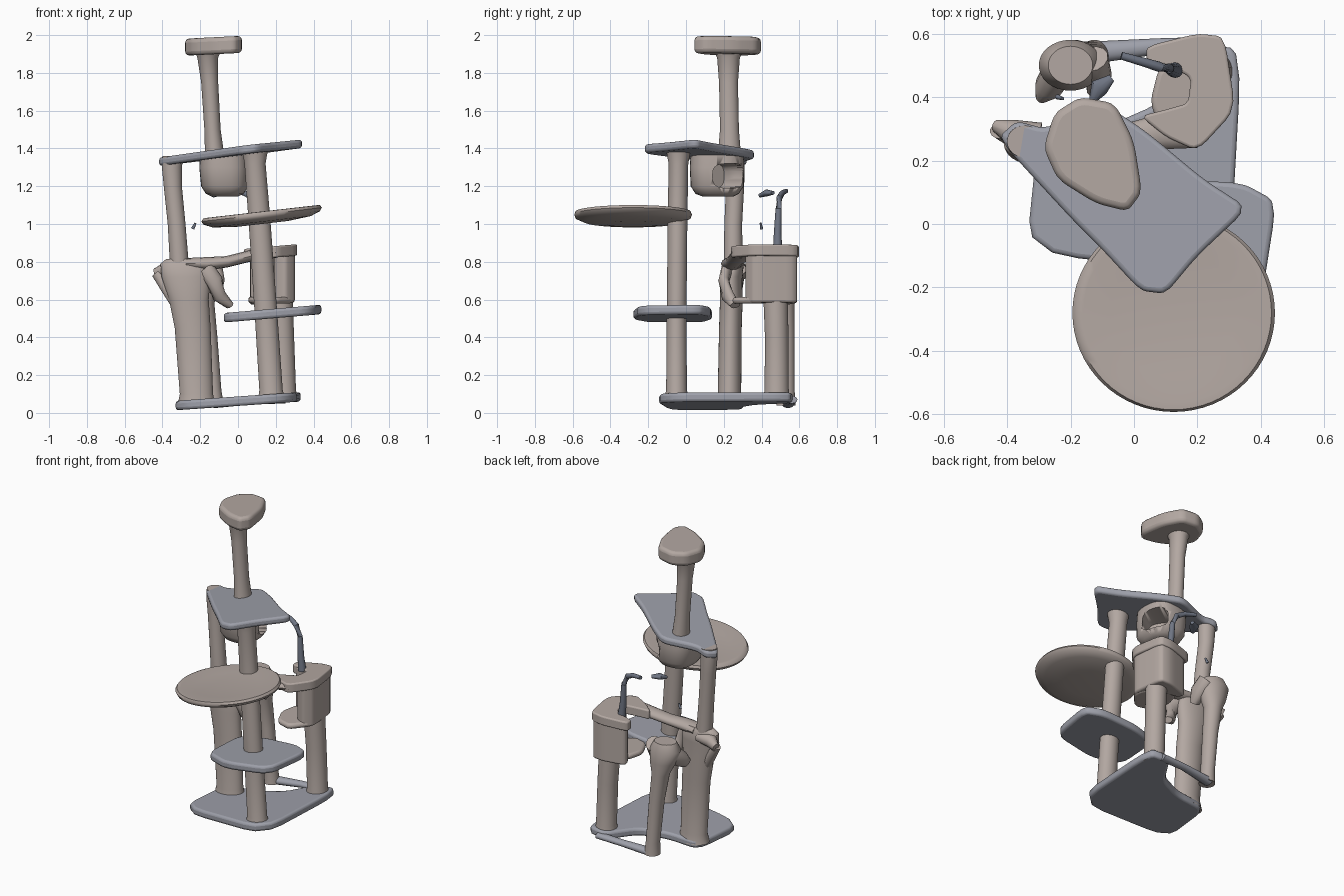
import bpy, bmesh, math
from mathutils import Vector


def material(name, rgb):
    m = bpy.data.materials.new(name)
    m.diffuse_color = (*rgb, 1)
    return m


BEIGE = material("beige_plush", (0.45, 0.39, 0.36))
BLUE = material("blue_grey_plush", (0.34, 0.35, 0.40))
DARK = material("dark_cord", (0.16, 0.18, 0.23))


def finish(name, bm, mat, bevel=0):
    bmesh.ops.recalc_face_normals(bm, faces=bm.faces)
    me = bpy.data.meshes.new(name)
    bm.to_mesh(me)
    bm.free()
    ob = bpy.data.objects.new(name, me)
    bpy.context.collection.objects.link(ob)
    me.materials.append(mat)
    if bevel:
        b = ob.modifiers.new("soft_edge", "BEVEL")
        b.width, b.segments, b.limit_method = bevel, 3, 'ANGLE'
        b.angle_limit = math.radians(50)
    bpy.ops.object.select_all(action='DESELECT')
    bpy.context.view_layer.objects.active = ob
    ob.select_set(True)
    bpy.ops.object.shade_smooth_by_angle(angle=math.radians(50))
    return ob


def loft(bm, rings):
    loops = [[bm.verts.new(p) for p in ring] for ring in rings]
    n = len(loops[0])
    for a, b in zip(loops, loops[1:]):
        for i in range(n):
            bm.faces.new((a[i], a[(i + 1) % n], b[(i + 1) % n], b[i]))
    bm.faces.new(loops[0][::-1])
    bm.faces.new(loops[-1])


def slab(name, outline, z, thick, slope=(0, 0), mat=BLUE, bevel=0.015, rounds=2):
    """Flat tilted board with its outline corners cut round."""
    pts = [Vector(p) for p in outline]
    for _ in range(rounds):
        nxt = pts[1:] + pts[:1]
        pts = [q for a, b in zip(pts, nxt) for q in (a.lerp(b, .15), a.lerp(b, .85))]
    bm = bmesh.new()
    loft(bm, [[(p.x, p.y, z + slope[0] * p.x + slope[1] * p.y + s * thick / 2) for p in pts]
              for s in (-1, 1)])
    return finish(name, bm, mat, bevel)


def column(name, sections, mat=BEIGE, power=1.0, n=32, tilt=0):
    """Stack of oval sections (x, y, z, rx, ry)."""
    bm = bmesh.new()

    def s(v):
        return math.copysign(abs(v) ** power, v)
    rings = []
    for x, y, z, rx, ry in sections:
        ring = []
        for i in range(n):
            a = 2 * math.pi * i / n
            dx = rx * s(math.cos(a))
            ring.append((x + dx, y + ry * s(math.sin(a)), z + tilt * dx))
        rings.append(ring)
    loft(bm, rings)
    return finish(name, bm, mat)


def strand(name, path, mat=BEIGE, n=12):
    """Bent oval bar along a path of (x, y, z, width, height)."""
    bm = bmesh.new()
    P = [Vector(p[:3]) for p in path]
    rings = []
    for i, p in enumerate(P):
        d = (P[min(i + 1, len(P) - 1)] - P[max(i - 1, 0)]).normalized()
        up = Vector((0, 0, 1)) if abs(d.z) < .9 else Vector((0, 1, 0))
        side = d.cross(up).normalized()
        top = side.cross(d)
        w, h = path[i][3:]
        rings.append([p + side * w * math.cos(2 * math.pi * k / n)
                      + top * h * math.sin(2 * math.pi * k / n) for k in range(n)])
    loft(bm, rings)
    return finish(name, bm, mat)


# Base board and the thin strip reaching the rear post
slab("base_board", [(-.34, -.09), (.30, -.16), (.34, .55), (.2, .57), (.08, .38), (-.08, .31), (-.3, .3)],
     .062, .05, (.07, 0))
strand("base_rear_strip", [(.25, .56, .07, .03, .02), (.08, .56, .065, .025, .02), (-.13, .54, .05, .035, .025)], BLUE)

# Shelves
slab("lower_shelf", [(-.08, -.2), (-.06, .1), (.1, .14), (.34, .13), (.45, .07), (.40, -.25), (.1, -.285)],
     .51, .05, (.085, 0))
slab("upper_shelf", [(-.43, .27), (-.37, .325), (-.28, .3), (-.08, .37), (.04, .29), (.22, .14), (.36, .05),
                     (.2, -.1), (.1, -.22), (.02, -.21), (-.1, -.08), (-.2, .02)], 1.385, .045, (.12, -.02))

# Round dish platform
column("round_platform", [(.125, -.28, 1.0, .14, .14), (.125, -.28, 1.012, .26, .26),
                          (.125, -.28, 1.032, .308, .305), (.125, -.28, 1.05, .319, .312),
                          (.125, -.28, 1.065, .308, .305), (.125, -.28, 1.066, .285, .282),
                          (.125, -.28, 1.055, .2, .2)], tilt=.115, n=64)

# Posts
column("front_post", [(.18, -.05, .06, .075, .07), (.175, -.05, .12, .062, .055), (.15, -.05, .5, .06, .052),
                      (.115, -.045, 1.0, .058, .052), (.09, -.04, 1.32, .056, .052), (.09, -.04, 1.39, .068, .065)])
column("left_lower_post", [(-.22, .23, .04, .10, .075), (-.22, .23, .1, .088, .062), (-.24, .235, .45, .095, .06),
                           (-.26, .24, .6, .105, .06), (-.275, .24, .72, .13, .06), (-.28, .25, .79, .13, .055),
                           (-.28, .25, .815, .10, .04)])
column("left_upper_post", [(-.31, .25, .78, .05, .05), (-.325, .25, 1.0, .047, .047), (-.345, .26, 1.2, .048, .048),
                           (-.35, .26, 1.3, .053, .05), (-.345, .26, 1.36, .055, .05)])
column("right_rear_post", [(.245, .48, .06, .075, .075), (.245, .48, .12, .062, .064), (.235, .48, .4, .062, .062),
                           (.225, .475, .6, .065, .065)])
column("left_rear_post", [(-.125, .53, .04, .05, .05), (-.13, .53, .12, .042, .045), (-.155, .525, .4, .046, .05),
                          (-.18, .52, .58, .055, .055), (-.19, .51, .66, .085, .07), (-.2, .5, .74, .1, .08),
                          (-.2, .5, .79, .07, .06)])
column("top_post", [(-.125, .23, 1.38, .05, .06), (-.135, .23, 1.5, .043, .05), (-.15, .225, 1.75, .045, .05),
                    (-.16, .225, 1.88, .055, .06), (-.16, .225, 1.92, .07, .08)])

# Top perch
slab("top_perch", [(-.285, .24), (-.25, .35), (-.17, .4), (-.06, .38), (.0, .26), (.025, .1), (-.02, .04),
                   (-.12, .065), (-.24, .14)], 1.95, .09, (.05, 0), BEIGE, .022)

# Hanging pod with an opening cut towards the rear right
pod = column("hanging_pod", [(-.07, .17, 1.145, .07, .08), (-.07, .165, 1.16, .10, .115), (-.07, .165, 1.2, .125, .14),
                             (-.075, .165, 1.3, .13, .145), (-.075, .165, 1.37, .125, .14)], power=.75)
cut = column("pod_cutter", [(0, 0, -.12, .065, .085), (0, 0, .2, .065, .085)], power=.6)
cut.location = (-.01, .2, 1.255)
cut.rotation_euler = (0, math.radians(90), math.radians(35))
cut.hide_render = True
hole = pod.modifiers.new("opening", "BOOLEAN")
hole.operation, hole.object = 'DIFFERENCE', cut
bpy.context.view_layer.objects.active = pod
bpy.ops.object.modifier_move_to_index(modifier=hole.name, index=0)
bpy.ops.object.modifier_apply(modifier=hole.name)
bpy.data.objects.remove(cut)

# Worn cat house: wall, roof, floor tongue and bridge
slab("house_wall", [(.06, .55), (.2, .59), (.28, .585), (.305, .36), (.25, .31), (.19, .34), (.2, .47), (.07, .5)],
     .715, .29, (.05, 0), BEIGE, .012)
slab("house_roof", [(.04, .56), (.2, .6), (.285, .59), (.32, .36), (.2, .23), (.1, .275), (.02, .34),
                    (.1, .36), (.17, .38), (.18, .46), (.12, .495), (.04, .51)], .835, .06, (.09, 0), BEIGE, .015)
slab("house_floor", [(.3, .36), (.2, .24), (.1, .27), (.05, .38), (.08, .5), (.24, .5)], .59, .035, (0, .02), BEIGE)
strand("house_bridge", [(.2, .29, .85, .05, .03), (.08, .29, .835, .055, .03), (-.06, .255, .80, .05, .03),
                        (-.16, .24, .79, .055, .035), (-.27, .25, .79, .06, .03)])

# Torn remains of the house wall beside the left posts
strand("torn_front_wall", [(-.17, .22, .76, .03, .05), (-.125, .2, .7, .03, .045), (-.1, .22, .62, .03, .04),
                           (-.045, .26, .57, .03, .02)])
strand("torn_left_wall", [(-.3, .27, .76, .05, .035), (-.39, .29, .755, .04, .04), (-.435, .31, .735, .02, .03)])
strand("torn_left_flap", [(-.43, .29, .74, .02, .03), (-.38, .27, .66, .03, .03), (-.31, .24, .55, .03, .03)])
strand("torn_rear_wall", [(-.13, .52, .76, .05, .05), (-.11, .47, .7, .04, .06), (-.12, .42, .64, .03, .03)])
strand("torn_rear_flap", [(-.24, .48, .7, .05, .06), (-.27, .43, .66, .045, .05), (-.29, .4, .63, .02, .03)])

# Loose toy cord
strand("toy_cord", [(.13, .485, .86, .025, .025), (.12, .485, .95, .02, .02), (.11, .49, 1.08, .016, .016),
                    (.08, .495, 1.14, .016, .018), (.03, .51, 1.165, .014, .014), (-.04, .53, 1.175, .012, .012)], DARK)
strand("toy_cord_end", [(-.07, .46, 1.165, .012, .01), (-.11, .43, 1.165, .03, .018), (-.13, .39, 1.15, .012, .01)], DARK)
strand("toy_fragment", [(-.225, .395, 1.005, .005, .006), (-.24, .4, .975, .008, .01)], DARK)
